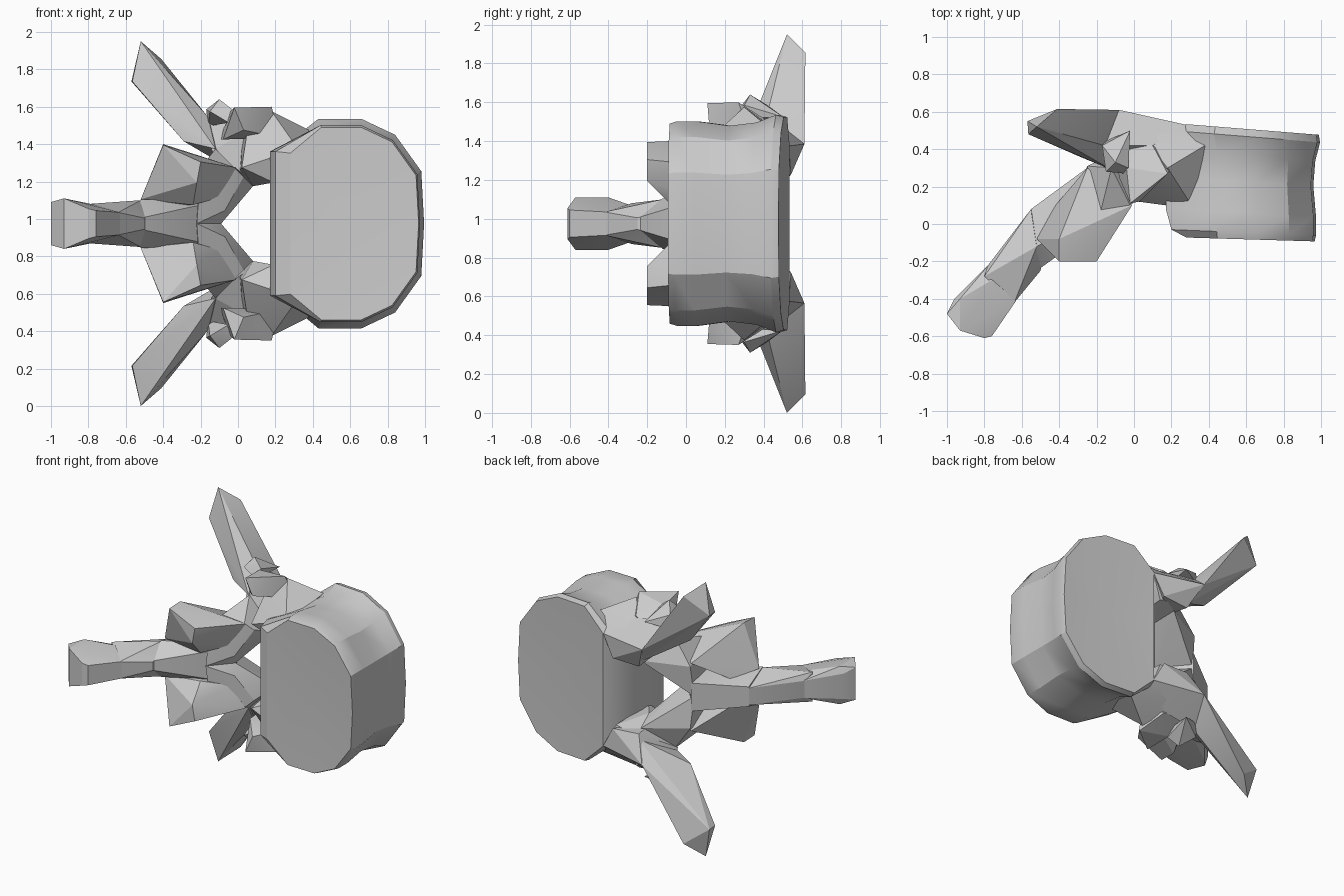
import bpy
import bmesh
from mathutils import Vector

if "Cube" in bpy.data.objects:
    bpy.data.objects.remove(bpy.data.objects["Cube"])

MIDPLANE = 0.975   # height of the symmetry plane; all parts are modelled around it

bone = bpy.data.materials.new("bone grey")
bone.use_nodes = True
grey = (0.6, 0.6, 0.6, 1)
bone.diffuse_color = grey
bone.node_tree.nodes["Principled BSDF"].inputs["Base Color"].default_value = grey


def finish(name, bm, mirrored=False, angle=0.35):
    """Turn a bmesh into a shaded object, optionally mirrored over the midplane."""
    bmesh.ops.recalc_face_normals(bm, faces=bm.faces[:])
    mesh = bpy.data.meshes.new(name)
    bm.to_mesh(mesh)
    bm.free()
    mesh.materials.append(bone)
    part = bpy.data.objects.new(name, mesh)
    bpy.context.collection.objects.link(part)
    part.location.z = MIDPLANE
    bpy.ops.object.select_all(action='DESELECT')
    part.select_set(True)
    bpy.context.view_layer.objects.active = part
    bpy.ops.object.shade_smooth_by_angle(angle=angle)
    if mirrored:
        mirror = part.modifiers.new("mirror over midplane", 'MIRROR')
        mirror.use_axis = (False, False, True)
        mirror.use_mirror_merge = False


def faceted_part(name, points, mirrored=True):
    """Faceted solid spanned by a few corner points."""
    bm = bmesh.new()
    for point in points:
        bm.verts.new(point)
    hull = bmesh.ops.convex_hull(bm, input=bm.verts[:])
    loose = set(hull["geom_interior"] + hull["geom_unused"])
    bmesh.ops.delete(bm, geom=[v for v in loose if isinstance(v, bmesh.types.BMVert)], context='VERTS')
    finish(name, bm, mirrored)


def both_sides(points):
    """Add the reflected copy of each point, for parts that cross the midplane."""
    return points + [(x, y, -z) for x, y, z in points if z]


def vertebral_body():
    """Loft of a rounded outline with a pinched waist and dished end plates."""
    outline = [(0.29, 0.41), (0.43, 0.56), (0.66, 0.56), (0.84, 0.475), (0.98, 0.28), (0.995, 0)]
    # depth, outline scale, canal wall position, tilt of the section
    sections = [(-0.07, 0.92, 0.28, 0.03), (-0.03, 0.94, 0.2, 0.04), (0.08, 0.94, 0.17, 0.05),
                (0.25, 0.9, 0.17, 0.06), (0.4, 0.93, 0.2, 0.08), (0.5, 1, 0.25, 0.08),
                (0.54, 0.98, 0.28, 0.08)]
    bm = bmesh.new()
    rings = []
    for depth, scale, wall, tilt in sections:
        half = [(0.63 + (x - 0.63) * scale, z * scale) for x, z in outline]
        half[0] = (wall, half[0][1])
        loop = [(wall, 0)] + half + [(x, -z) for x, z in reversed(half[:-1])]
        rings.append([bm.verts.new((x, depth - tilt * (x - 0.2), z)) for x, z in loop])
    for near, far in zip(rings, rings[1:]):
        for i in range(len(near)):
            j = (i + 1) % len(near)
            bm.faces.new((near[i], near[j], far[j], far[i]))
    for ring, dish in ((rings[0], 0.015), (rings[-1], -0.015)):
        middle = sum((v.co for v in ring), Vector()) / len(ring)
        centre = bm.verts.new(middle + Vector((0, dish, 0)))
        for i, vert in enumerate(ring):
            bm.faces.new((vert, ring[(i + 1) % len(ring)], centre))
    finish("vertebral_body", bm, angle=0.5)


vertebral_body()

# Pedicle: bridge from the body towards the arch
faceted_part("pedicle", [
    (0.32, 0.08, 0.4), (0.38, 0.42, 0.5), (0.28, 0.53, 0.4), (0.19, 0.15, 0.22), (0.2, 0.5, 0.24),
    (0.18, 0.3, 0.6), (0.02, 0.12, 0.3), (0, 0.52, 0.27), (0.02, 0.5, 0.46), (0.05, 0.25, 0.5),
    (0.08, 0.3, 0.2)])

# Upper joint process: flared wedge beside the pedicle
faceted_part("joint_process", [
    (0.18, 0.27, 0.625), (-0.02, 0.11, 0.62), (-0.04, 0.3, 0.6), (0.1, 0.42, 0.53),
    (0.22, 0.33, 0.46), (0.03, 0.12, 0.5), (-0.1, 0.45, 0.45), (-0.08, 0.25, 0.45)])

# Small knob at the root of the side process
faceted_part("root_knob", [
    (-0.1, 0.33, 0.665), (-0.17, 0.42, 0.61), (-0.15, 0.28, 0.6), (-0.03, 0.3, 0.61),
    (-0.02, 0.5, 0.55), (-0.05, 0.27, 0.54), (-0.16, 0.44, 0.52)])

# Side process: long tapered blade
faceted_part("transverse_process", [
    (-0.52, 0.52, 0.975), (-0.57, 0.55, 0.76), (-0.565, 0.48, 0.76), (-0.41, 0.615, 0.88),
    (-0.08, 0.61, 0.41), (-0.16, 0.42, 0.57), (-0.29, 0.36, 0.44), (-0.12, 0.29, 0.4),
    (0, 0.54, 0.27)])

# Root of the side process, running back to the body
faceted_part("transverse_root", [
    (-0.08, 0.61, 0.41), (0.2, 0.54, 0.25), (0.28, 0.53, 0.4), (0, 0.53, 0.24),
    (-0.14, 0.29, 0.39), (-0.16, 0.42, 0.56), (0.1, 0.42, 0.52), (0.05, 0.3, 0.25)])

# Lamina: wall of the arch from the pedicle to the midplane
faceted_part("lamina", [
    (0.03, 0.14, 0.25), (0.04, 0.45, 0.24), (-0.02, 0.1, 0.3), (-0.12, 0.3, 0.4), (-0.07, 0.06, 0.07),
    (-0.09, 0.1, 0), (-0.25, 0.31, 0.22), (-0.26, 0.28, 0), (-0.2, -0.02, 0.3), (-0.22, -0.05, 0),
    (0, 0.22, 0.11), (0.08, 0.3, 0.2)])

# Lower joint process: blocky wing on the arch
faceted_part("lower_joint_process", [
    (-0.4, -0.2, 0.42), (-0.4, -0.08, 0.425), (-0.2, -0.2, 0.33), (-0.22, -0.2, 0.22),
    (-0.52, -0.08, 0.13), (-0.01, 0.1, 0.3), (-0.25, 0.3, 0.24), (-0.1, 0.05, 0.14),
    (-0.42, 0.1, 0.1), (-0.24, -0.08, 0.1)])

# Spine base: ridge joining both halves of the arch
faceted_part("spine_base", both_sides([
    (-0.09, 0.12, 0), (-0.12, 0.08, 0.12), (-0.25, 0.3, 0.1), (-0.55, 0.08, 0.07),
    (-0.52, -0.12, 0.13), (-0.42, -0.12, 0), (-0.52, -0.25, 0.03), (-0.2, -0.02, 0.1)]), False)

# Spine shaft: slender bar with a pinched middle
faceted_part("spine_shaft", both_sides([
    (-0.55, 0.08, 0.06), (-0.45, 0, 0.1), (-0.52, -0.12, 0.125), (-0.5, -0.25, 0.03),
    (-0.78, -0.22, 0.06), (-0.8, -0.28, 0.105), (-0.64, -0.42, 0.06)]), False)

# Spine tip: widened blunt end
faceted_part("spine_tip", both_sides([
    (-0.77, -0.21, 0.06), (-0.76, -0.3, 0.1), (-0.63, -0.41, 0.06), (-0.96, -0.4, 0.09),
    (-1, -0.48, 0.115), (-0.93, -0.4, 0.135), (-0.93, -0.57, 0.135), (-0.8, -0.61, 0.08),
    (-0.76, -0.6, 0.07)]), False)
